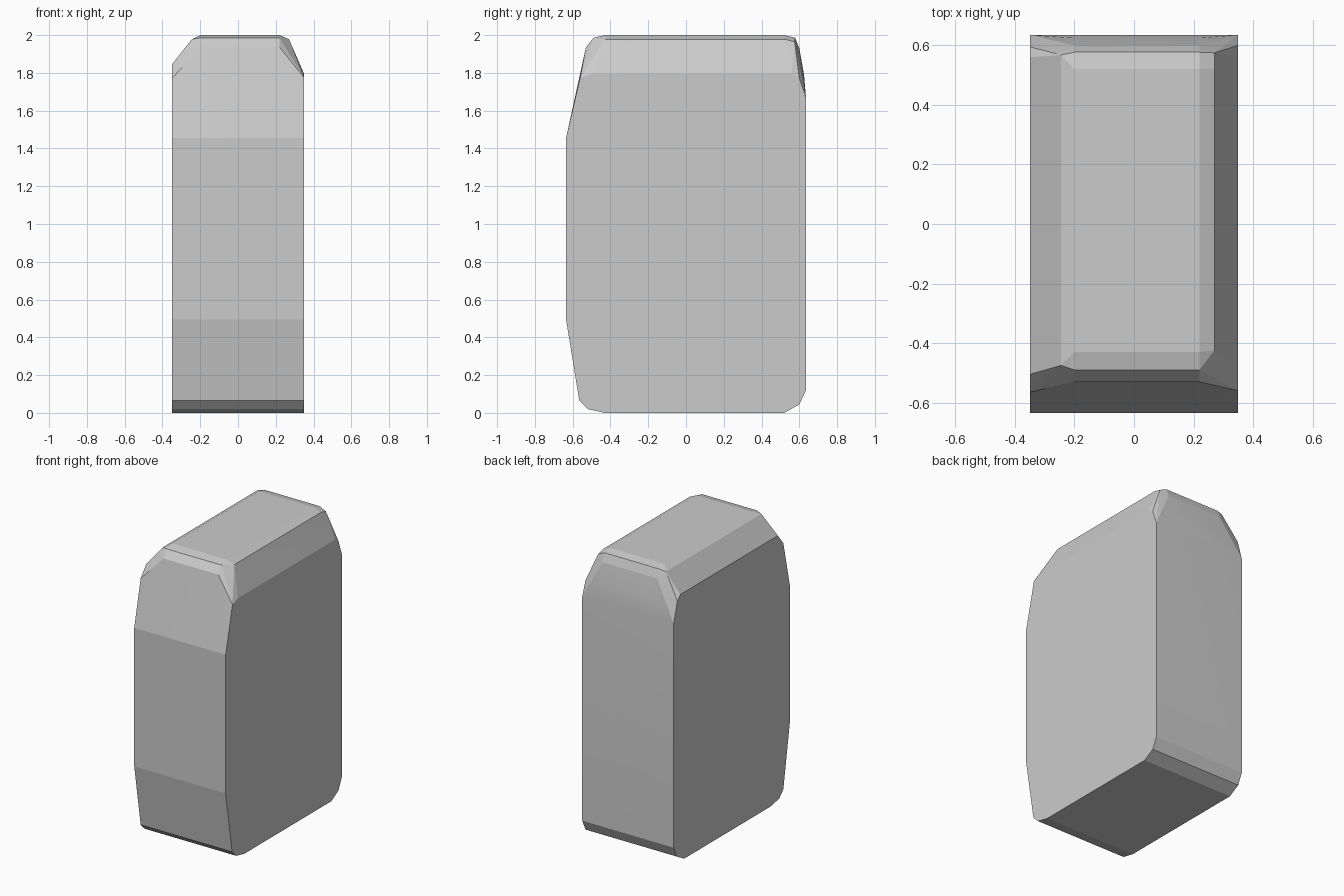
import bpy, bmesh, math

if "Cube" in bpy.data.objects:
    bpy.data.objects.remove(bpy.data.objects["Cube"])

# Side profile (y, z) of the straight-walled lower body, shared by both side faces
lower = [(-.635, 1.455), (-.635, .495), (-.565, .065), (-.52, .02), (-.43, 0),
         (.52, 0), (.6, .045), (.635, .12), (.635, 1.67)]

# Upper outline (y, z) of each side face: the left shoulder sits a little higher
left_shoulder = [(-.565, 1.77), (-.505, 1.845), (.56, 1.845), (.595, 1.81)]
right_shoulder = [(-.56, 1.775), (-.5, 1.795), (.56, 1.795), (.6, 1.77)]

# Rounded front and back top edges (y, z), spanning the middle of the width
crown = [(-.53, 1.935), (-.49, 1.985), (-.43, 2), (.52, 2), (.577, 1.987),
         (.6, 1.93), (.625, 1.79)]


def section(x, outline):
    return [(x, y, z) for y, z in outline]


points = section(-.35, lower + left_shoulder) + section(.35, lower + right_shoulder)
points += section(-.2, crown) + section(.22, crown)

# Softened long edges either side of the flat top
points += section(-.245, [(-.475, 1.978), (.568, 1.978)])
points += section(.27, [(-.425, 1.978), (.52, 1.978), (.575, 1.965)])

# Faceted block: wrap the sections in one convex skin
bm = bmesh.new()
for p in points:
    bm.verts.new(p)
hull = bmesh.ops.convex_hull(bm, input=bm.verts)
loose = {g for g in hull["geom_interior"] + hull["geom_unused"]
         if isinstance(g, bmesh.types.BMVert)}
bmesh.ops.delete(bm, geom=list(loose), context='VERTS')
bmesh.ops.dissolve_limit(bm, angle_limit=math.radians(1),
                         verts=bm.verts, edges=bm.edges)
bmesh.ops.recalc_face_normals(bm, faces=bm.faces)

mesh = bpy.data.meshes.new("faceted_block")
bm.to_mesh(mesh)
bm.free()
block = bpy.data.objects.new("faceted_block", mesh)
bpy.context.collection.objects.link(block)

# Blend the small corner facets while keeping the main edges crisp
bpy.context.view_layer.objects.active = block
block.select_set(True)
bpy.ops.object.shade_smooth_by_angle(angle=math.radians(8))
